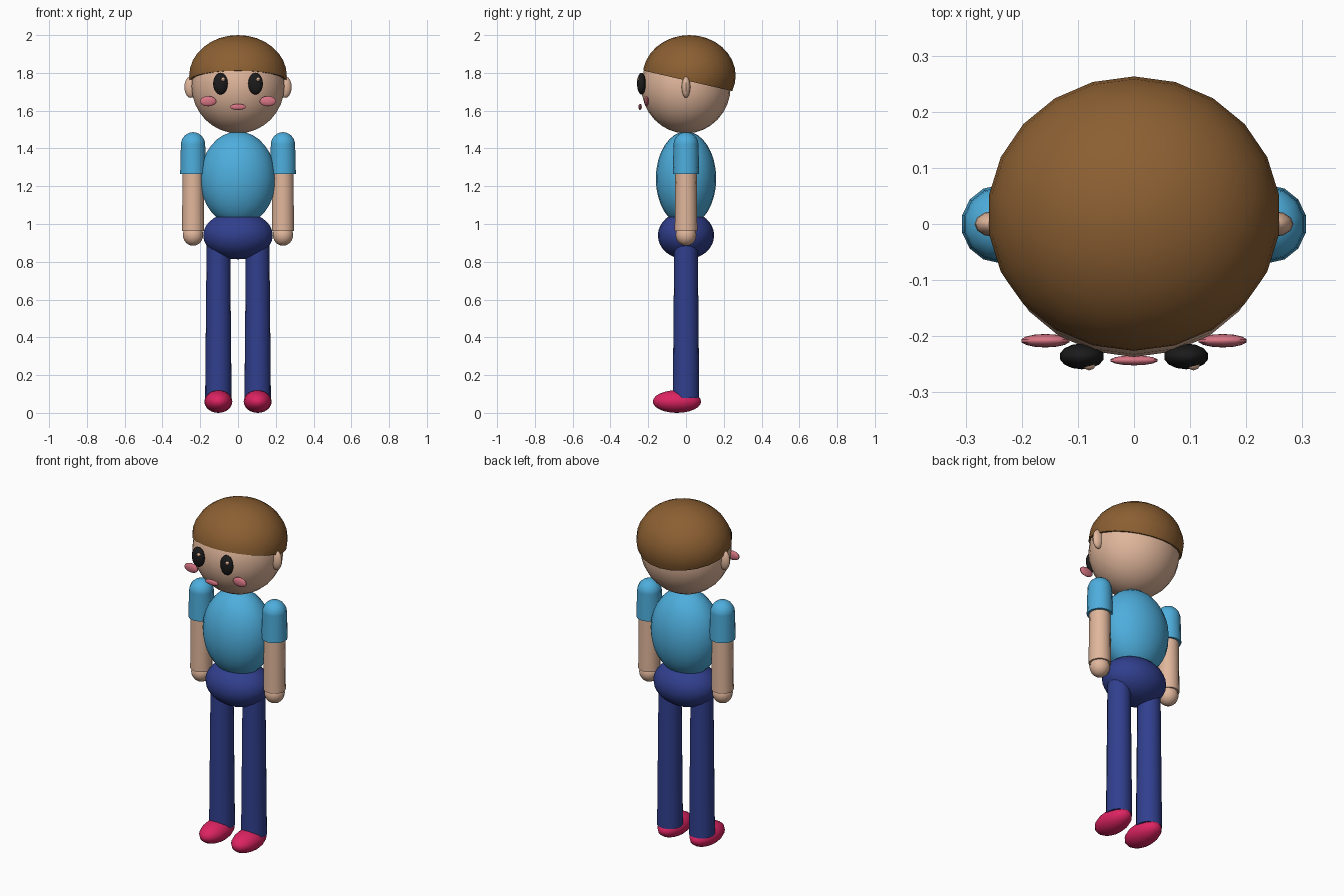
import bpy, bmesh, math
from mathutils import Vector, Matrix

if "Cube" in bpy.data.objects:
    bpy.data.objects.remove(bpy.data.objects["Cube"])


def material(name, rgb):
    m = bpy.data.materials.new(name)
    m.diffuse_color = (*rgb, 1)
    m.use_nodes = True
    m.node_tree.nodes["Principled BSDF"].inputs["Base Color"].default_value = m.diffuse_color
    return m


SKIN = material("skin", (0.75, 0.47, 0.33))
HAIR = material("hair_brown", (0.26, 0.115, 0.032))
SHIRT = material("shirt_blue", (0.075, 0.42, 0.72))
TROUSERS = material("trousers_navy", (0.03, 0.05, 0.27))
SHOES = material("shoe_red", (0.72, 0.017, 0.12))
PINK = material("cheek_pink", (0.68, 0.18, 0.23))
BLACK = material("eye_black", (0.011, 0.011, 0.011))


def finish(bm, name, mat):
    mesh = bpy.data.meshes.new(name)
    bmesh.ops.recalc_face_normals(bm, faces=bm.faces)
    bm.to_mesh(mesh)
    bm.free()
    mesh.materials.append(mat)
    ob = bpy.data.objects.new(name, mesh)
    bpy.context.collection.objects.link(ob)
    bpy.context.view_layer.objects.active = ob
    ob.select_set(True)
    bpy.ops.object.shade_smooth_by_angle(angle=math.radians(40))
    ob.select_set(False)
    return ob


def ellipsoid(name, mat, centre, radii, segments=22, rings=16, cut=None):
    bm = bmesh.new()
    bmesh.ops.create_uvsphere(bm, u_segments=segments, v_segments=rings, radius=1)
    bm.transform(Matrix.Translation(centre) @ Matrix.Diagonal((*radii, 1)))
    if cut:  # keep only what lies above the plane
        bmesh.ops.bisect_plane(bm, geom=bm.verts[:] + bm.edges[:] + bm.faces[:],
                               plane_co=Vector(cut[0]), plane_no=Vector(cut[1]),
                               clear_inner=True)
        bmesh.ops.holes_fill(bm, edges=[e for e in bm.edges if e.is_boundary], sides=0)
    return finish(bm, name, mat)


def limb(name, mat, x, z0, z1, r0, r1, segments=16):
    bm = bmesh.new()
    bmesh.ops.create_cone(bm, cap_ends=True, segments=segments,
                          radius1=r0, radius2=r1, depth=z1 - z0)
    bm.transform(Matrix.Translation((x, 0, (z0 + z1) / 2)))
    return finish(bm, name, mat)


# Head and hair cap with a hairline sloping down to the back
ellipsoid("head", SKIN, (0, 0, 1.73), (0.248, 0.237, 0.25))
ellipsoid("hair", HAIR, (0, 0.017, 1.785), (0.261, 0.246, 0.215),
          cut=((0, 0, 1.76), (0, 0.23, 1)))
ellipsoid("mouth", PINK, (0, -0.243, 1.62), (0.043, 0.009, 0.016), 14, 10)

# Torso and hips
ellipsoid("torso", SHIRT, (0, 0, 1.24), (0.202, 0.16, 0.25))
ellipsoid("hips", TROUSERS, (0, 0, 0.94), (0.186, 0.149, 0.127))

# Paired parts
for side, s in (("left", -1), ("right", 1)):
    ellipsoid(f"ear_{side}", SKIN, (s * 0.25, 0, 1.725), (0.034, 0.023, 0.057), 12, 10)
    ellipsoid(f"eye_{side}", BLACK, (s * 0.093, -0.236, 1.743), (0.04, 0.023, 0.058), 14, 10)
    ellipsoid(f"eye_glint_{side}", SKIN, (s * 0.093 + 0.013, -0.25, 1.765),
              (0.012, 0.011, 0.012), 8, 6)
    ellipsoid(f"cheek_{side}", PINK, (s * 0.158, -0.208, 1.65), (0.044, 0.012, 0.027), 14, 10)

    # Arm: round shoulder, sleeve, forearm, hand
    ax = s * 0.238
    ellipsoid(f"shoulder_{side}", SHIRT, (ax, 0, 1.42), (0.066, 0.066, 0.066), 14, 12)
    limb(f"sleeve_{side}", SHIRT, ax, 1.265, 1.42, 0.07, 0.066, 14)
    limb(f"forearm_{side}", SKIN, ax, 0.963, 1.35, 0.06, 0.056, 14)
    ellipsoid(f"hand_{side}", SKIN, (ax, 0, 0.942), (0.055, 0.055, 0.057), 14, 12)

    # Leg and shoe
    lx = s * 0.104
    limb(f"leg_{side}", TROUSERS, lx, 0.08, 0.92, 0.07, 0.062)
    ellipsoid(f"shoe_{side}", SHOES, (lx, -0.048, 0.06), (0.074, 0.128, 0.06), 16, 12)
